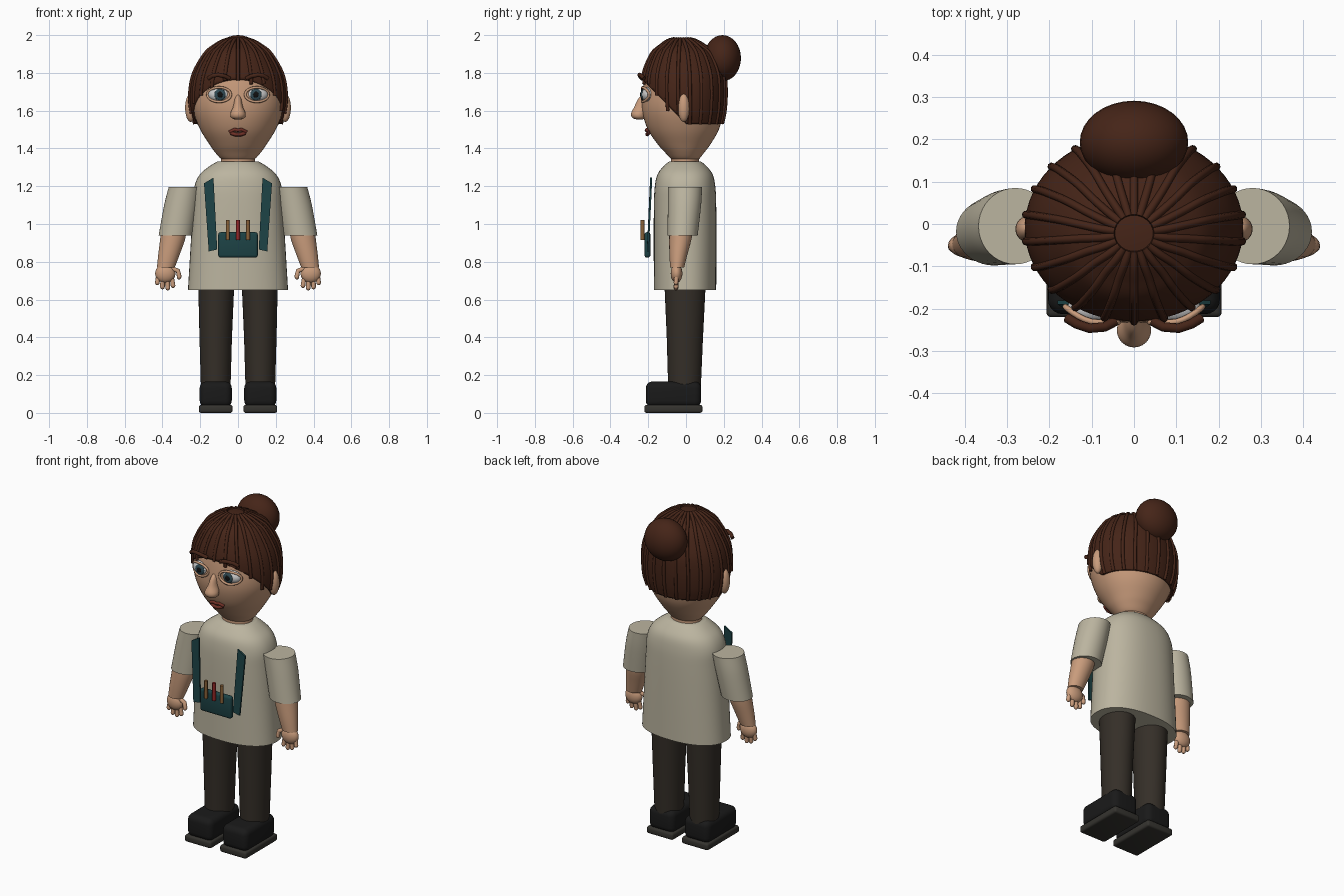
import bpy, bmesh, math
from mathutils import Vector, Matrix

if "Cube" in bpy.data.objects:
    bpy.data.objects.remove(bpy.data.objects["Cube"])

def material(name, rgb):
    m = bpy.data.materials.new(name)
    m.diffuse_color = (*rgb, 1)
    m.use_nodes = True
    m.node_tree.nodes["Principled BSDF"].inputs["Base Color"].default_value = m.diffuse_color
    return m

SKIN = material("skin", (.58, .33, .2))
HAIR = material("hair", (.06, .018, .009))
SHIRT = material("shirt", (.5, .46, .35))
PANTS = material("trousers", (.035, .028, .021))
SHOE = material("shoe", (.01, .01, .01))
SOLE = material("sole", (.035, .033, .028))
TEAL = material("teal", (.012, .055, .06))
WHITE = material("eye_white", (.7, .7, .68))
IRIS = material("iris", (.03, .07, .09))
BLACK = material("pupil", (.005, .005, .005))
LIP = material("lip", (.16, .03, .02))
WOOD = material("wood", (.25, .12, .04))
RED = material("red", (.3, .02, .02))

def finish(bm, name, mat, angle=40):
    bmesh.ops.recalc_face_normals(bm, faces=bm.faces)
    me = bpy.data.meshes.new(name)
    bm.to_mesh(me)
    bm.free()
    for p in me.polygons:
        p.use_smooth = True
    me.set_sharp_from_angle(angle=math.radians(angle))
    me.materials.append(mat)
    ob = bpy.data.objects.new(name, me)
    bpy.context.collection.objects.link(ob)
    return ob

def catmull(rows, steps):
    out, n = [], len(rows)
    for i in range(n - 1):
        a, b, c, d = rows[max(i-1, 0)], rows[i], rows[i+1], rows[min(i+2, n-1)]
        for k in range(steps):
            t = k / steps
            out.append([.5*(2*q + (r-p)*t + (2*p-5*q+4*r-s)*t*t + (3*q-p-3*r+s)*t**3)
                        for p, q, r, s in zip(a, b, c, d)])
    return out + [list(rows[-1])]

def ring_point(row, a, p=2):
    x, y, z, rx, ry = row
    c, s = math.cos(a), math.sin(a)
    return Vector((x + rx*math.copysign(abs(c)**(2/p), c), y + ry*math.copysign(abs(s)**(2/p), s), z))

# Stack of (x, y, z, rx, ry) rings, capped
def loft_bm(rows, n=40, p=2, bottom=True):
    bm = bmesh.new()
    rings = [[bm.verts.new(ring_point(r, 2*math.pi*i/n, p)) for i in range(n)] for r in rows]
    for a, b in zip(rings, rings[1:]):
        for i in range(n):
            j = (i + 1) % n
            bm.faces.new((a[i], a[j], b[j], b[i]))
    if bottom:
        bm.faces.new(rings[0])
    bm.faces.new(rings[-1])
    return bm

def loft(name, rows, mat, n=40, p=2, angle=40):
    return finish(loft_bm(rows, n, p), name, mat, angle)

def ball(name, loc, rad, mat, seg=32):
    bm = bmesh.new()
    bmesh.ops.create_uvsphere(bm, u_segments=seg, v_segments=seg//2, radius=1,
                              matrix=Matrix.Translation(loc) @ Matrix.Diagonal((*rad, 1)))
    return finish(bm, name, mat)

def box(name, lo, hi, mat, bevel=.01, seg=3):
    lo, hi = Vector(lo), Vector(hi)
    bm = bmesh.new()
    bmesh.ops.create_cube(bm, size=1, matrix=Matrix.Translation((lo+hi)/2) @ Matrix.Diagonal((*(hi-lo), 1)))
    bmesh.ops.bevel(bm, geom=bm.edges[:], offset=bevel, segments=seg, profile=.5, affect='EDGES')
    return finish(bm, name, mat)

# Round tubes along several point paths, converted to a mesh
def tubes(name, paths, radius, mat, cyclic=False):
    cu = bpy.data.curves.new(name, 'CURVE')
    cu.dimensions, cu.bevel_depth, cu.bevel_resolution, cu.use_fill_caps = '3D', radius, 2, True
    for path in paths:
        s = cu.splines.new('POLY')
        s.points.add(len(path) - 1)
        for pt, co in zip(s.points, path):
            pt.co = (*co, 1)
        s.use_smooth = True
        s.use_cyclic_u = cyclic
    cu.materials.append(mat)
    ob = bpy.data.objects.new(name, cu)
    bpy.context.collection.objects.link(ob)
    bpy.ops.object.select_all(action='DESELECT')
    ob.select_set(True)
    bpy.context.view_layer.objects.active = ob
    bpy.ops.object.convert(target='MESH')

# Shirt body and neck
loft("shirt", catmull([(0, -.005, .65, .265, .165), (0, -.005, .9, .25, .166), (0, -.005, 1.1, .238, .165),
     (0, -.005, 1.2, .23, .16), (0, -.005, 1.265, .2, .145), (0, -.005, 1.31, .145, .11),
     (0, -.005, 1.33, .11, .085)], 4), SHIRT, 48, 2.3, 50)
loft("neck", [(0, -.005, 1.27, .09, .075), (0, -.005, 1.36, .09, .075)], SKIN)

# Head
loft("head", catmull([(0, -.005, 1.325, .05, .045), (0, -.005, 1.345, .09, .075), (0, -.007, 1.38, .122, .105),
     (0, -.01, 1.42, .15, .138), (0, -.014, 1.5, .2, .188), (0, -.018, 1.6, .238, .214),
     (0, -.016, 1.7, .244, .214), (0, -.012, 1.8, .225, .2), (0, -.015, 1.9, .165, .152),
     (0, -.02, 1.96, .07, .06)], 4), SKIN, 48)

# Hair cap: shell around the skull, cut by a slanted plane for the fringe
skull = catmull([(0, -.008, 1.53, .23, .2), (0, -.008, 1.6, .252, .214), (0, -.01, 1.7, .257, .222),
                 (0, -.011, 1.8, .236, .213), (0, -.014, 1.9, .178, .168), (0, -.018, 1.945, .125, .115),
                 (0, -.022, 1.97, .08, .075), (0, -.022, 1.98, .045, .042)], 5)
bm = loft_bm(skull, 64, 2, False)
bmesh.ops.bisect_plane(bm, geom=bm.verts[:] + bm.edges[:] + bm.faces[:], plane_co=(0, 0, 1.53),
                       plane_no=Vector((0, 1.02, 1)).normalized(), clear_inner=True)
cap = finish(bm, "hair_cap", HAIR)
sol = cap.modifiers.new("thickness", 'SOLIDIFY')
sol.thickness, sol.offset = .012, -1

# Raised hair strands from crown to hem, with uneven fringe tips
strands = []
for i in range(22):
    a = 2*math.pi*(i + .5)/22
    extra = .01 + .022*((i*7) % 3)/2 if math.sin(a) < -.4 else 0
    pts = [ring_point(r, a) for r in reversed(skull)]
    strands.append([q for q in pts if q.z > 1.53 - 1.02*q.y - extra])
tubes("hair_strands", strands, .0095, HAIR)
ball("hair_bun", (0, .193, 1.878), (.128, .098, .122), HAIR)

# Nose and lips
loft("nose", catmull([(0, -.245, 1.553, .012, .015), (0, -.25, 1.562, .035, .034), (0, -.25, 1.585, .04, .041),
     (0, -.238, 1.62, .026, .036), (0, -.225, 1.66, .018, .03), (0, -.215, 1.685, .01, .015)], 4), SKIN, 24)
tubes("upper_lip", [[(-.045, -.198, 1.487), (-.018, -.208, 1.5), (0, -.21, 1.496),
                     (.018, -.208, 1.5), (.045, -.198, 1.487)]], .009, LIP)
tubes("lower_lip", [[(-.038, -.198, 1.482), (-.015, -.206, 1.474), (.015, -.206, 1.474),
                     (.038, -.198, 1.482)]], .01, LIP)

for s, side in ((-1, "left"), (1, "right")):
    # Eyes, lids, brows, ears
    ball(f"{side}_eye", (s*.098, -.2, 1.685), (.06, .036, .04), WHITE)
    ball(f"{side}_iris", (s*.095, -.231, 1.685), (.03, .009, .031), IRIS, 24)
    ball(f"{side}_pupil", (s*.095, -.238, 1.685), (.015, .005, .016), BLACK, 16)
    lid = []
    for k in range(24):
        a = 2*math.pi*k/24
        x = .1 + .062*math.cos(a)
        lid.append((s*x, -.232 + 3.2*max(0, x-.09)**1.7, 1.685 + .038*math.sin(a)))
    tubes(f"{side}_eyelid", [lid], .007, SKIN, True)
    tubes(f"{side}_eyebrow", [[(s*.045, -.23, 1.77), (s*.07, -.243, 1.783), (s*.105, -.246, 1.79),
                              (s*.135, -.236, 1.785), (s*.158, -.222, 1.77)]], .0115, HAIR)
    ball(f"{side}_ear", (s*.25, -.012, 1.615), (.03, .031, .075), SKIN, 24)

    # Sleeve, forearm, hand
    loft(f"{side}_sleeve", catmull([(s*.28, -.005, 1.195, .087, .09), (s*.3, -.008, 1.1, .091, .088),
         (s*.33, -.018, .94, .09, .08)], 4), SHIRT)
    loft(f"{side}_forearm", catmull([(s*.335, -.025, .99, .068, .062), (s*.346, -.03, .92, .066, .059),
         (s*.365, -.04, .84, .057, .048), (s*.382, -.047, .77, .047, .037)], 3), SKIN, 28)
    ball(f"{side}_palm", (s*.385, -.05, .738), (.054, .031, .05), SKIN, 24)
    for k, (x0, x1, z) in enumerate(((.422, .427, .69), (.398, .4, .668), (.375, .372, .662), (.352, .344, .675))):
        tubes(f"{side}_finger_{k+1}", [[(s*x0, -.05, .725), (s*x1, -.053, z)]], .0125, SKIN)
        ball(f"{side}_fingertip_{k+1}", (s*x1, -.053, z), (.0125, .0125, .014), SKIN, 12)
    tubes(f"{side}_thumb", [[(s*.35, -.055, .765), (s*.318, -.06, .752), (s*.312, -.062, .725)]], .0125, SKIN)
    ball(f"{side}_thumb_tip", (s*.312, -.062, .722), (.0125, .0125, .016), SKIN, 12)

    # Trouser leg and shoe
    loft(f"{side}_leg", [(s*.118, -.008, .12, .078, .086), (s*.118, -.006, .4, .086, .096),
         (s*.115, -.005, .7, .096, .11)], PANTS)
    box(f"{side}_shoe", (s*.118-.085, -.213, .03), (s*.118+.085, .08, .166), SHOE, .035, 5)
    box(f"{side}_sole", (s*.118-.089, -.22, 0), (s*.118+.089, .087, .042), SOLE, .012)

    # Bag strap: thin leaning band with slanted ends
    bm = bmesh.new()
    face = [bm.verts.new(c) for c in ((s*.155, -.207, .855), (s*.11, -.207, .865),
                                      (s*.13, -.19, 1.245), (s*.18, -.19, 1.215))]
    geo = bmesh.ops.extrude_face_region(bm, geom=[bm.faces.new(face)])["geom"]
    bmesh.ops.translate(bm, vec=(0, .01, 0), verts=[g for g in geo if isinstance(g, bmesh.types.BMVert)])
    finish(bm, f"{side}_strap", TEAL)

# Chest pouch and pencils
box("pouch", (-.105, -.22, .822), (.105, -.188, .957), TEAL, .014)
for k, (x, m) in enumerate(((-.054, WOOD), (0, RED), (.053, WOOD))):
    loft(f"pencil_{k+1}", [(x, -.23, .915, .01, .01), (x, -.23, 1.022, .01, .01)], m, 12)
